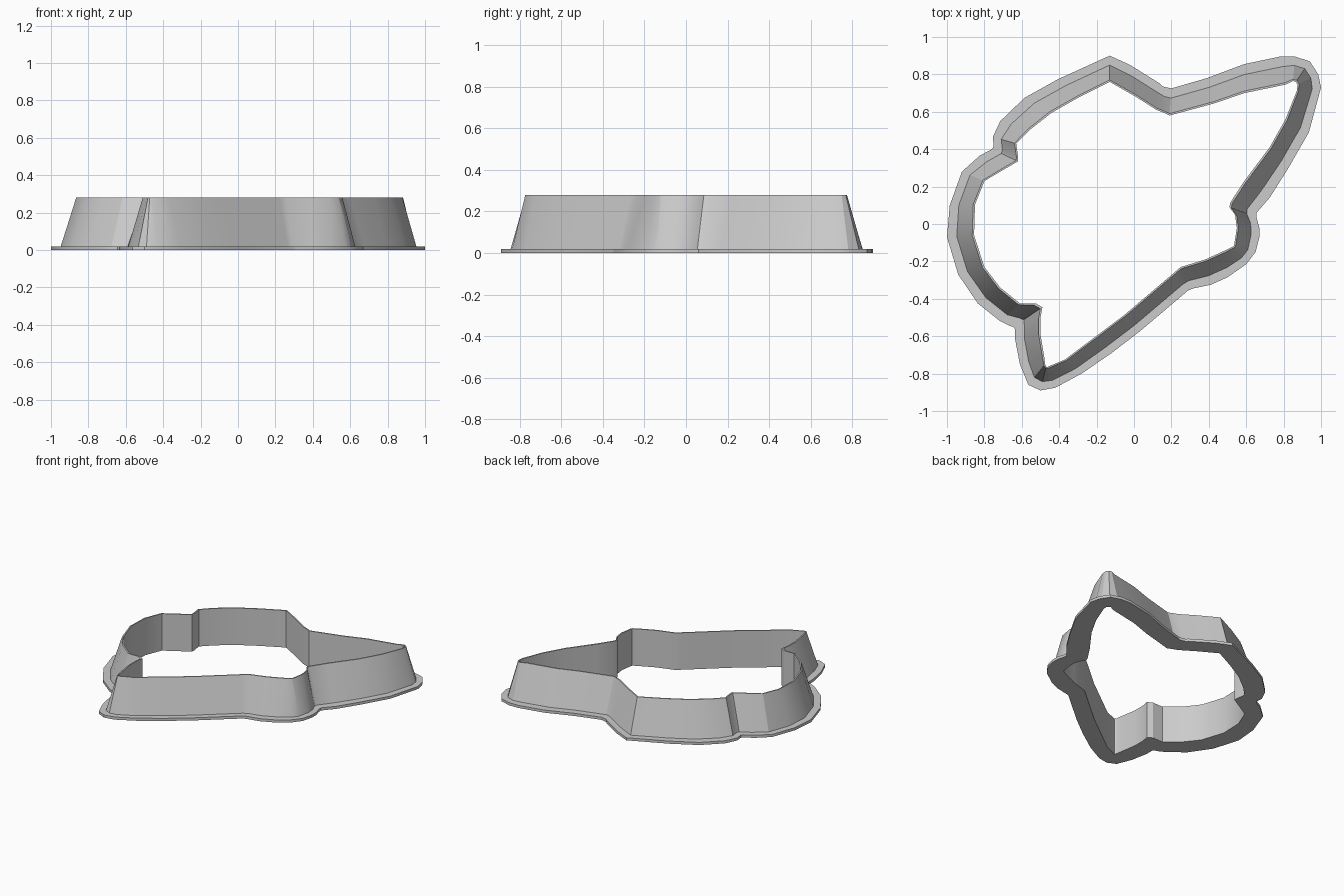
import bpy
import bmesh
from mathutils import Vector

default_cube = bpy.data.objects.get("Cube")
if default_cube:
    bpy.data.objects.remove(default_cube, do_unlink=True)

HEIGHT = 0.28         # top of the cutting wall
FLANGE = 0.02         # thickness of the foot
RIM_BLEND = 0.07      # rim thickness, as a share of the way to the foot edge
BASE_BLEND = 0.64     # where the sloped wall meets the foot
UNIT = 0.01           # outlines are written in hundredths

# Inner opening, clockwise from the back peak
opening = [
    (-13, 76), (1, 68), (12, 61), (17, 59), (19, 58), (43, 64.5), (59, 70),
    (81, 74.5), (85, 76.5), (86.5, 76), (87.5, 74.5), (87, 71), (81, 56),
    (72.5, 41), (59, 23), (51.5, 11.5), (51, 9), (54, 5), (55, -2),
    (53.5, -11.5), (53, -12), (49, -14), (38, -19), (25, -23), (21.5, -26),
    (-5, -48.5), (-21, -60.5), (-37, -72.5), (-46.5, -76.5), (-47, -76),
    (-47.5, -75), (-48, -71), (-50, -59), (-50, -50), (-49, -44.5),
    (-52.5, -42.5), (-61, -42.5), (-71.5, -34), (-80, -23), (-85.5, -6),
    (-85, 10.5), (-80, 23), (-71.5, 28), (-62, 33.5), (-62, 36), (-63, 43),
    (-55.5, 50.5), (-44, 59.5), (-29, 68),
]

# Outer edge of the foot, matched point for point with the opening
foot_edge = [
    (-13, 90), (-2, 85), (14, 75), (15.5, 73.5), (20, 72.5), (39, 78),
    (59, 85.5), (78, 89.5), (86, 89.5), (94, 87), (98.5, 80), (100, 73),
    (93.5, 49), (82, 29), (72.5, 14), (65.5, 6), (65.5, 3.5), (67, -2),
    (67, -7), (65, -15), (60, -21.5), (50, -28.5), (41, -32.5),
    (31.5, -34.5), (29, -35.5), (3, -57.5), (-12, -69), (-28, -80),
    (-42, -87.5), (-50, -89), (-56.5, -86), (-61, -75), (-63.5, -62),
    (-63.5, -56.5), (-64.5, -55), (-66.5, -54.5), (-71.5, -52),
    (-83.5, -42.5), (-94, -27), (-100, -7), (-98.5, 10), (-92, 28),
    (-82.5, 36.5), (-76, 40), (-75, 41.5), (-75.5, 46.5), (-71.5, 55),
    (-58.5, 67.5), (-40.5, 77.5),
]

# Cross-section: (share of the way from opening to foot edge, height)
section = [
    (0, 0),
    (1, 0),
    (1, FLANGE),
    (BASE_BLEND, FLANGE),
    (RIM_BLEND, HEIGHT),
    (0, HEIGHT),
]


def make_material(name, colour):
    """Create a plain material that shows the colour in every mode."""
    material = bpy.data.materials.new(name)
    material.use_nodes = True
    material.diffuse_color = colour
    shader = material.node_tree.nodes["Principled BSDF"]
    shader.inputs["Base Color"].default_value = colour
    return material


def add_ring(bm, blend, z):
    """Add one closed loop of vertices between the two outlines."""
    ring = []
    for inner, outer in zip(opening, foot_edge):
        plan = Vector(inner).lerp(Vector(outer), blend) * UNIT
        ring.append(bm.verts.new((plan.x, plan.y, z)))
    return ring


# Sweep the cross-section round the outline
bm = bmesh.new()
loops = [add_ring(bm, blend, z) for blend, z in section]
count = len(opening)
for index, ring in enumerate(loops):
    following = loops[(index + 1) % len(loops)]
    for i in range(count):
        j = (i + 1) % count
        bm.faces.new((ring[i], ring[j], following[j], following[i]))

bmesh.ops.recalc_face_normals(bm, faces=bm.faces)
mesh = bpy.data.meshes.new("cutter_ring")
bm.to_mesh(mesh)
bm.free()
mesh.materials.append(make_material("grey plastic", (0.6, 0.6, 0.6, 1)))

cutter = bpy.data.objects.new("cutter_ring", mesh)
bpy.context.collection.objects.link(cutter)

# Smooth the curved walls and keep the corners crisp
bpy.ops.object.select_all(action="DESELECT")
cutter.select_set(True)
bpy.context.view_layer.objects.active = cutter
bpy.ops.object.shade_smooth_by_angle(angle=0.5)
